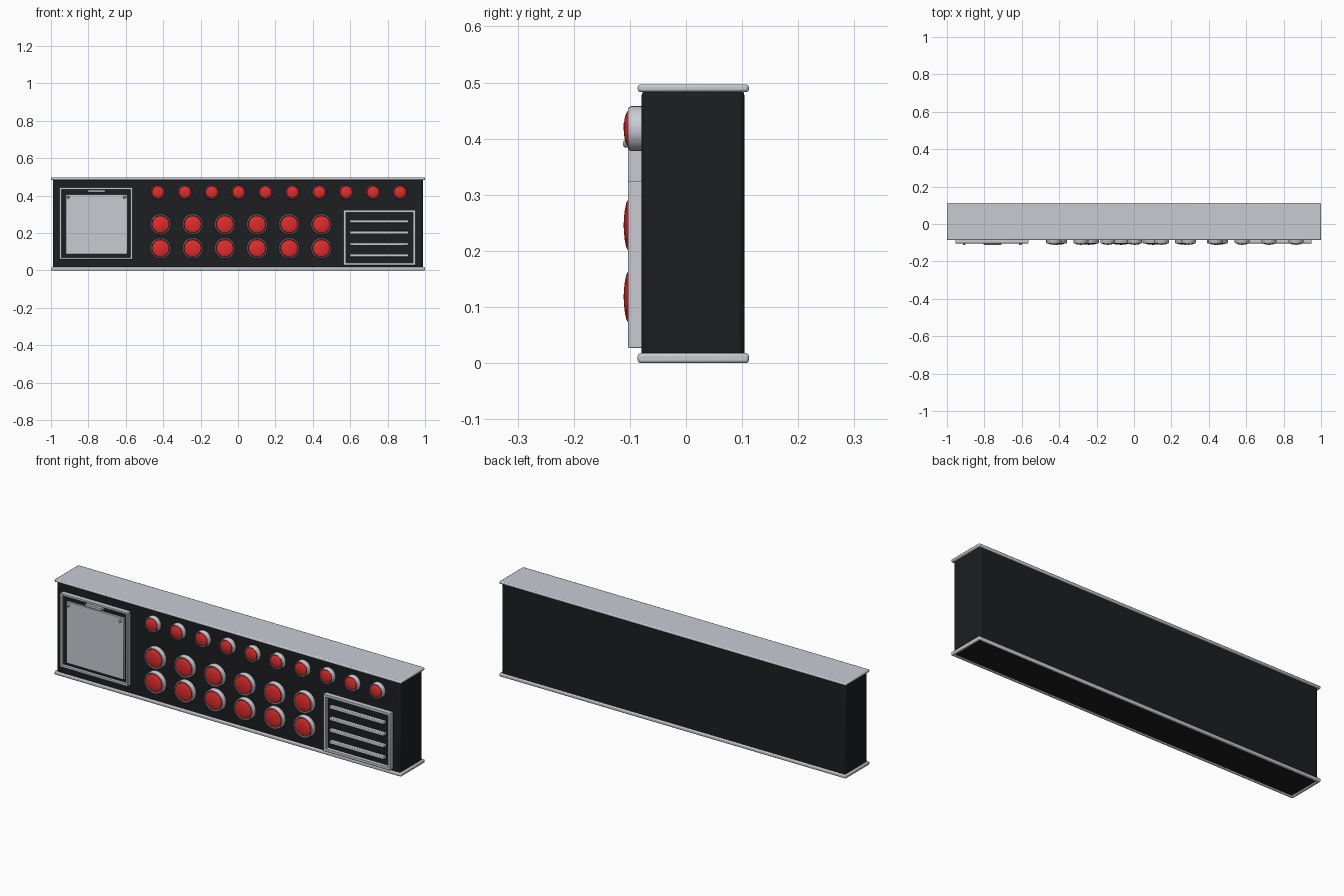
import bpy, math
from mathutils import Matrix

if "Cube" in bpy.data.objects:
    bpy.data.objects.remove(bpy.data.objects["Cube"])


def material(name, rgb):
    m = bpy.data.materials.new(name)
    m.diffuse_color = (*rgb, 1)
    m.use_nodes = True
    m.node_tree.nodes["Principled BSDF"].inputs["Base Color"].default_value = m.diffuse_color
    return m


BLACK = material("black", (0.012, 0.013, 0.015))
RED = material("red", (0.75, 0.025, 0.025))
SILVER = material("silver", (0.58, 0.60, 0.65))


def finish(ob, mat, bevel=0, segments=2):
    ob.data.materials.append(mat)
    bpy.context.view_layer.objects.active = ob
    ob.select_set(True)
    if bevel:
        b = ob.modifiers.new("bevel", "BEVEL")
        b.width, b.segments = bevel, segments
    bpy.ops.object.shade_smooth_by_angle(angle=math.radians(35))
    ob.select_set(False)
    return ob


def mesh(name, verts, faces):
    me = bpy.data.meshes.new(name)
    me.from_pydata(verts, [], faces)
    ob = bpy.data.objects.new(name, me)
    bpy.context.collection.objects.link(ob)
    bpy.ops.object.select_all(action="DESELECT")
    return ob


def box(name, x, y, z, mat, bevel=0, segments=2):
    v = [(a, b, c) for a in x for b in y for c in z]
    f = [(0, 1, 3, 2), (4, 6, 7, 5), (0, 4, 5, 1), (2, 3, 7, 6), (0, 2, 6, 4), (1, 5, 7, 3)]
    return finish(mesh(name, v, f), mat, bevel, segments)


def frame(name, a, b, depth, w, mat, bevel, to_world=lambda p: p):
    """Rectangular ring in the local xy plane, extruded along local z."""
    v = []
    for d in depth:
        for i in (0, w):
            v += [(a[0] + i, b[0] + i, d), (a[1] - i, b[0] + i, d),
                  (a[1] - i, b[1] - i, d), (a[0] + i, b[1] - i, d)]
    f = []
    for k in range(4):
        n = (k + 1) % 4
        f += [(k, k + 4, n + 4, n), (k + 8, n + 8, n + 12, k + 12),
              (k, n, n + 8, k + 8), (k + 4, k + 12, n + 12, n + 4)]
    return finish(mesh(name, [to_world(p) for p in v], f), mat, bevel)


def lathe(name, profile, cx, cz, mat, closed=False, n=32):
    """Spin (radius, y) points about the y axis through cx, cz."""
    v, f, m = [], [], len(profile)
    for i in range(n):
        t = 2 * math.pi * i / n
        v += [(cx + r * math.cos(t), y, cz + r * math.sin(t)) for r, y in profile]
    for i in range(n):
        j = (i + 1) % n
        for k in range(m if closed else m - 1):
            q = (k + 1) % m
            f.append((i * m + k, i * m + q, j * m + q, j * m + k))
    if not closed:
        f.append([i * m + m - 1 for i in range(n)])
    return finish(mesh(name, v, f), mat)


def upright(p):
    return (p[0], -p[2], p[1])


# Case and its trims
box("case_body", (-0.99, 0.99), (-0.079, 0.104), (0.004, 0.488), BLACK, 0.011, 3)
box("top_plate", (-1, 1), (-0.086, 0.112), (0.483, 0.497), SILVER, 0.005)
frame("bottom_trim", (-1, 1), (-0.086, 0.112), (0, 0.018), 0.014, SILVER, 0.005)

# Door on the left with frame, panel, handle and screws
frame("door_frame", (-0.955, -0.564), (0.059, 0.444), (0.075, 0.103), 0.011, SILVER, 0.002, upright)
box("door_backing", (-0.945, -0.574), (-0.088, -0.075), (0.069, 0.434), BLACK)
box("door_panel", (-0.922, -0.591), (-0.099, -0.08), (0.086, 0.407), SILVER, 0.002)
box("door_handle", (-0.805, -0.709), (-0.111, -0.08), (0.417, 0.43), SILVER, 0.002)
for x in (-0.908, -0.607):
    lathe("door_screw", [(0.007, -0.095), (0.007, -0.109), (0.004, -0.112)], x, 0.391, SILVER, n=12)


# Push buttons: silver collar, dark gap and domed red cap
def button(name, x, z, r):
    c = r * 0.82
    lathe(name + "_collar", [(r, -0.075), (r, -0.098), (r - 0.003, -0.103),
                             (c + 0.003, -0.103), (c + 0.002, -0.075)], x, z, SILVER, True)
    lathe(name + "_cap", [(c, -0.075), (c, -0.103), (c * 0.85, -0.1065), (c * 0.6, -0.109),
                          (c * 0.3, -0.1105), (c * 0.08, -0.111)], x, z, RED)


for i in range(10):
    button("small_button", -0.428 + i * 0.1438, 0.418, 0.04)
for z in (0.246, 0.118):
    for i in range(6):
        button("large_button", -0.414 + i * 0.172, z, 0.056)

# Vent grille on the right
frame("vent_frame", (0.564, 0.95), (0.027, 0.324), (0.075, 0.103), 0.014, SILVER, 0.002, upright)
box("vent_backing", (0.575, 0.94), (-0.084, -0.075), (0.038, 0.313), BLACK)
for i in range(4):
    z = 0.08 + i * 0.0607
    box("vent_bar", (0.597, 0.912), (-0.101, -0.078), (z - 0.008, z + 0.008), SILVER, 0.003)
